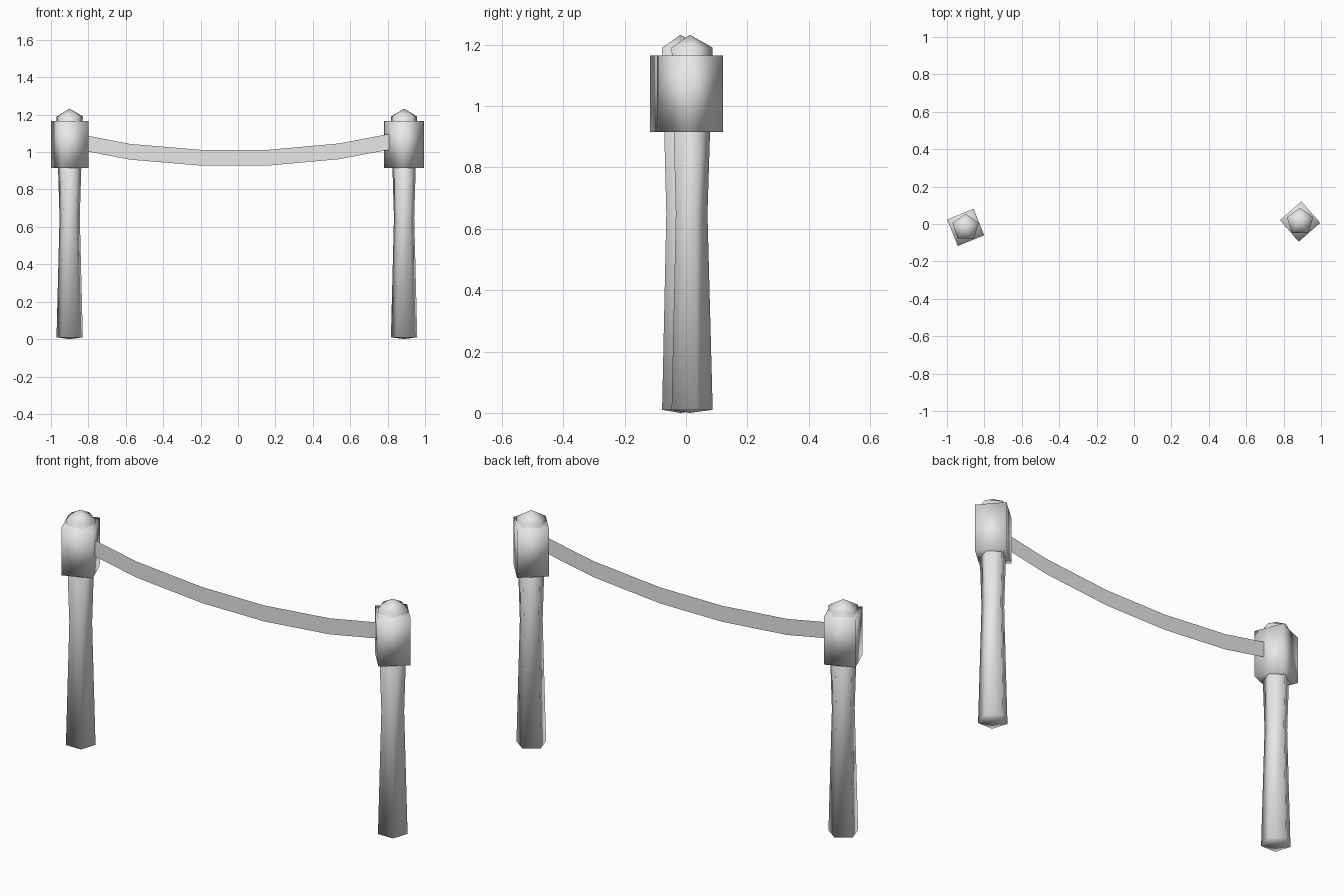
import bpy, bmesh
from math import sin, cos, radians, tau

cube = bpy.data.objects.get("Cube")
if cube:
    bpy.data.objects.remove(cube, do_unlink=True)

GREY = (0.8, 0.8, 0.8, 1)
mat = bpy.data.materials.new("plain_grey")
mat.use_nodes = True
mat.diffuse_color = GREY
mat.node_tree.nodes["Principled BSDF"].inputs["Base Color"].default_value = GREY


def finish(name, bm, smooth, solid=True):
    if solid:
        bmesh.ops.recalc_face_normals(bm, faces=bm.faces)
    for f in bm.faces:
        f.smooth = smooth
    me = bpy.data.meshes.new(name)
    bm.to_mesh(me)
    bm.free()
    me.materials.append(mat)
    ob = bpy.data.objects.new(name, me)
    bpy.context.collection.objects.link(ob)
    return ob


def column(name, centre, sides, turn, rings, tips=None):
    """Smooth-shaded prism through (z, radius) rings, closed flat or by low points."""
    bm = bmesh.new()
    cx, cy = centre
    loops = []
    for z, r in rings:
        angles = [radians(turn) + tau * i / sides for i in range(sides)]
        loops.append([bm.verts.new((cx + r * cos(a), cy + r * sin(a), z)) for a in angles])
    for low, high in zip(loops, loops[1:]):
        for i in range(sides):
            j = (i + 1) % sides
            bm.faces.new((low[i], low[j], high[j], high[i]))
    for k, loop in enumerate((loops[0], loops[-1])):
        if tips:
            tip = bm.verts.new((cx, cy, tips[k]))
            for i in range(sides):
                bm.faces.new((loop[i], loop[(i + 1) % sides], tip))
        else:
            bm.faces.new(loop)
    return finish(name, bm, True)


# Posts: waisted five-sided shafts with pointed ends, each in a square collar
for side, centre, turn in (("right", (-0.9, -0.018), -23), ("left", (0.888, 0.013), -4)):
    column(side + "_post", centre, 5, 90,
           [(0.01, 0.074), (0.65, 0.057), (1.19, 0.074)], tips=(0, 1.232))
    column(side + "_collar", centre, 4, turn, [(0.915, 0.108), (1.165, 0.108)])

# Sagging band: a thin strip hung between the collars
path = [(-0.92, 1.068), (-0.58, 1.002), (-0.2, 0.97), (0.16, 0.97), (0.54, 1.004), (0.9, 1.072)]
bm = bmesh.new()
pairs = [[bm.verts.new((x, -0.012, z + h)) for h in (-0.042, 0.042)] for x, z in path]
for (a, b), (c, d) in zip(pairs, pairs[1:]):
    bm.faces.new((a, c, d, b))
finish("hanging_band", bm, False, solid=False)
